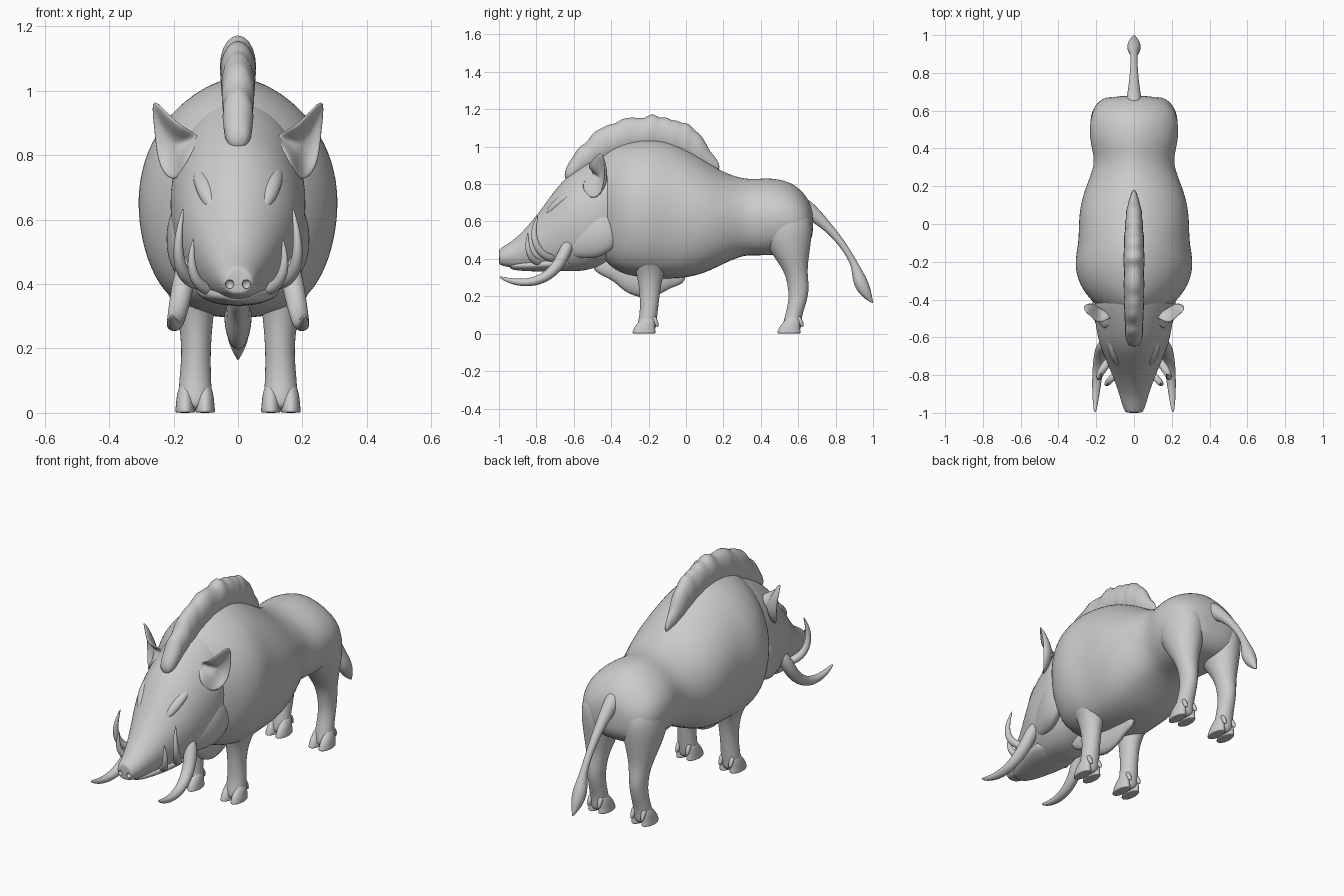
import bpy, bmesh, math, random
from mathutils import Vector

random.seed(4)
Z, Y = Vector((0, 0, 1)), Vector((0, 1, 0))


def finish(name, bm, mirror=False, levels=2):
    bmesh.ops.recalc_face_normals(bm, faces=bm.faces)
    me = bpy.data.meshes.new(name)
    bm.to_mesh(me)
    bm.free()
    for p in me.polygons:
        p.use_smooth = True
    ob = bpy.data.objects.new(name, me)
    bpy.context.collection.objects.link(ob)
    if mirror:
        m = ob.modifiers.new("mirror", 'MIRROR')
        m.use_mirror_merge = False
    if levels:
        s = ob.modifiers.new("smooth", 'SUBSURF')
        s.levels = s.render_levels = levels
    return ob


def loft(name, rings, n=12, axis=None, low=1.0, high=1.0, mirror=False, levels=2):
    """Skin rings (x, y, z, half width, half depth); low < 1 fills out the
    underside, high > 1 narrows the top."""
    bm = bmesh.new()
    c = [Vector(r[:3]) for r in rings]
    loops = []
    for i, r in enumerate(rings):
        t = axis or (c[min(i + 1, len(c) - 1)] - c[max(i - 1, 0)]).normalized()
        u = Vector((1, 0, 0))
        u = (u - t * u.dot(t)).normalized()
        v = u.cross(t)
        loop = []
        for k in range(n):
            a = 2 * math.pi * k / n
            ca, sa = math.cos(a), math.sin(a)
            power = low if sa * v.z < 0 else high
            ca = math.copysign(abs(ca) ** power, ca)
            loop.append(bm.verts.new(c[i] + u * ca * r[3] * 1.03 + v * sa * r[4] * 1.02))
        loops.append(loop)
    for a, b in zip(loops, loops[1:]):
        for k in range(n):
            bm.faces.new((a[k], a[(k + 1) % n], b[(k + 1) % n], b[k]))
    bm.faces.new(loops[0])
    bm.faces.new(loops[-1])
    return finish(name, bm, mirror, levels)


def profile(rows):
    """Rows of (y, top, bottom, half width) to rings, front to back."""
    return [(0, y, (t + b) / 2, w, (t - b) / 2) for y, t, b, w in rows]


# Torso: heavy shoulders, pinched loin, rounded rump
loft("torso", profile([
    (-.48, .92, .48, .12), (-.43, .97, .38, .20), (-.36, 1.01, .33, .26),
    (-.29, 1.03, .31, .295), (-.2, 1.042, .298, .31), (-.1, 1.03, .295, .288),
    (0, .985, .30, .288),
    (.1, .925, .325, .28), (.2, .86, .375, .25), (.3, .828, .42, .208),
    (.37, .825, .42, .21), (.45, .832, .42, .232), (.55, .815, .43, .23),
    (.62, .765, .44, .205), (.665, .70, .49, .15), (.68, .64, .54, .06)]),
    n=20, axis=-Y, low=.65, high=1.22)

# Head: tapering wedge with a rounded snout
head = loft("head", profile([
    (-1.0, .445, .375, .035), (-.995, .455, .368, .046), (-.96, .475, .358, .062),
    (-.9, .515, .348, .076), (-.8, .625, .343, .112), (-.7, .77, .337, .155),
    (-.63, .845, .335, .182), (-.55, .90, .335, .197), (-.46, .95, .36, .21),
    (-.38, .985, .42, .20), (-.28, 1.0, .5, .15)]), n=20, axis=-Y, low=.75, high=1.15)
loft("lower_jaw", profile([
    (-.945, .375, .35, .03), (-.92, .39, .338, .06), (-.82, .40, .332, .095),
    (-.7, .42, .33, .13), (-.58, .45, .34, .14)]), axis=-Y)

# Nostrils cut into the snout
for s in (-1, 1):
    bpy.ops.mesh.primitive_uv_sphere_add(segments=12, ring_count=8, radius=.014,
                                         location=(s * .026, -.996, .40))
    cut = bpy.context.object
    cut.name = "nostril_cutter"
    cut.hide_render = True
    cut.display_type = 'WIRE'
    b = head.modifiers.new("nostril", 'BOOLEAN')
    b.operation, b.object = 'DIFFERENCE', cut

# Brow ridges and cheek swells
loft("brow", [(.075, -.75, .63, .012, .012), (.09, -.72, .665, .028, .024),
              (.108, -.66, .725, .034, .026), (.12, -.58, .76, .02, .02)], mirror=True)
loft("jowl", [(.12, -.64, .47, .035, .06), (.14, -.56, .51, .055, .11),
              (.16, -.48, .54, .06, .14), (.18, -.42, .54, .045, .11),
              (.19, -.36, .54, .02, .06)], axis=-Y, mirror=True)


def resample(rows, count):
    """Evenly spaced linear samples through rows keyed on the first value."""
    out = []
    for i in range(count):
        y = rows[0][0] + (rows[-1][0] - rows[0][0]) * i / (count - 1)
        for a, b in zip(rows, rows[1:]):
            if y <= b[0] + 1e-6:
                f = (y - a[0]) / (b[0] - a[0])
                out.append([p + (q - p) * f for p, q in zip(a, b)])
                break
    return out


def tufts(name, rows, count, top=0, bottom=0):
    """Hairy ridge with a ragged top or bottom edge."""
    rows = resample(rows, count)
    for r in rows[1:-1]:
        r[1] += random.uniform(-top, top)
        r[2] += random.uniform(-bottom, bottom)
        r[3] *= random.uniform(.92, 1.08)
    loft(name, profile(rows), n=10, axis=-Y, levels=1)


# Bristle mane along the back, chest beard underneath
tufts("mane", [
    (-.65, .87, .83, .025), (-.62, .94, .80, .045), (-.55, 1.02, .85, .05),
    (-.47, 1.09, .90, .052), (-.35, 1.14, .95, .055), (-.2, 1.172, .98, .06),
    (-.1, 1.16, .97, .056), (0, 1.13, .93, .05), (.08, 1.07, .89, .04),
    (.12, .985, .87, .03), (.18, .905, .875, .008)], 34, top=.013)
tufts("chest_beard", [
    (-.5, .40, .345, .02), (-.4, .42, .29, .035), (-.3, .42, .215, .042),
    (-.2, .42, .175, .042), (-.12, .40, .225, .035), (0, .36, .28, .02)], 14, bottom=.014)

# Legs: straight front pair, hocked rear pair
loft("front_leg", [
    (.133, -.213, .006, .052, .05), (.133, -.21, .05, .053, .052), (.133, -.2, .1, .05, .048),
    (.13, -.195, .18, .045, .052), (.13, -.193, .26, .05, .06),
    (.135, -.19, .34, .064, .08), (.155, -.19, .43, .10, .12),
    (.19, -.2, .52, .105, .13), (.19, -.2, .64, .07, .09)], axis=Z, mirror=True)
loft("rear_leg", [
    (.133, .563, .006, .05, .05), (.133, .567, .05, .05, .05), (.133, .575, .1, .047, .046),
    (.13, .60, .18, .043, .05), (.13, .602, .25, .047, .058),
    (.13, .59, .32, .056, .06), (.13, .57, .39, .075, .085),
    (.125, .545, .48, .102, .125), (.125, .535, .58, .112, .145),
    (.12, .53, .68, .09, .12)], axis=Z, mirror=True)

# Cloven hooves and dewclaws
for part, y in (("front", -.22), ("rear", .555)):
    for side, x in (("inner", .102), ("outer", .164)):
        loft(f"{part}_{side}_hoof", [
            (x, y - .005, 0, .031, .064), (x, y - .005, .004, .032, .066),
            (x, y - .002, .035, .029, .058), (x, y + .014, .07, .025, .043),
            (x + (.133 - x) * .3, y + .024, .11, .016, .022)], n=10, axis=Z, mirror=True)
        loft(f"{part}_{side}_dewclaw", [
            (x, y + .068, .035, .007, .007), (x, y + .06, .06, .014, .016),
            (x, y + .04, .10, .013, .016)], n=8, axis=Z, mirror=True, levels=1)

# Tusks: long lower sweep and two upward crescents per side
loft("long_tusk", [
    (.14, -.62, .50, .03, .03), (.165, -.65, .43, .036, .036),
    (.178, -.685, .36, .034, .033), (.19, -.75, .30, .03, .029),
    (.197, -.83, .272, .026, .024), (.203, -.92, .275, .018, .018),
    (.206, -.985, .298, .008, .008), (.206, -.995, .304, .003, .003)], n=10, mirror=True)
loft("outer_tusk", [
    (.11, -.70, .40, .022, .022), (.155, -.75, .41, .023, .023),
    (.182, -.795, .455, .02, .021), (.187, -.815, .52, .015, .018),
    (.18, -.81, .58, .01, .012), (.17, -.79, .638, .002, .002)], n=10, mirror=True)
loft("inner_tusk", [
    (.07, -.77, .38, .02, .02), (.11, -.81, .385, .02, .02),
    (.14, -.84, .425, .017, .018), (.147, -.85, .48, .012, .012),
    (.138, -.845, .545, .002, .002)], n=10, mirror=True)

# Ears: cupped leaf given thickness
bm = bmesh.new()
rim = [bm.verts.new(p) for p in (
    (.10, -.47, .86), (.18, -.545, .89), (.235, -.485, .95), (.275, -.45, .99),
    (.26, -.425, .87), (.25, -.445, .75), (.185, -.515, .70), (.15, -.585, .81))]
mid = bm.verts.new((.19, -.42, .82))
for a, b in zip(rim, rim[1:] + rim[:1]):
    bm.faces.new((a, b, mid))
ear = finish("ear", bm, mirror=True, levels=0)
sol = ear.modifiers.new("thickness", 'SOLIDIFY')
sol.thickness, sol.offset = .02, 0
sub = ear.modifiers.new("smooth", 'SUBSURF')
sub.levels = sub.render_levels = 2

# Tail with tufted end
loft("tail", [
    (0, .60, .69, .05, .06), (0, .665, .655, .04, .045), (0, .75, .58, .027, .027),
    (0, .83, .49, .02, .02), (0, .89, .395, .018, .018), (0, .91, .345, .024, .025),
    (0, .93, .28, .04, .042), (0, .96, .22, .033, .034), (0, .992, .172, .006, .008),
    (0, 1.0, .165, .002, .002)], n=10)
